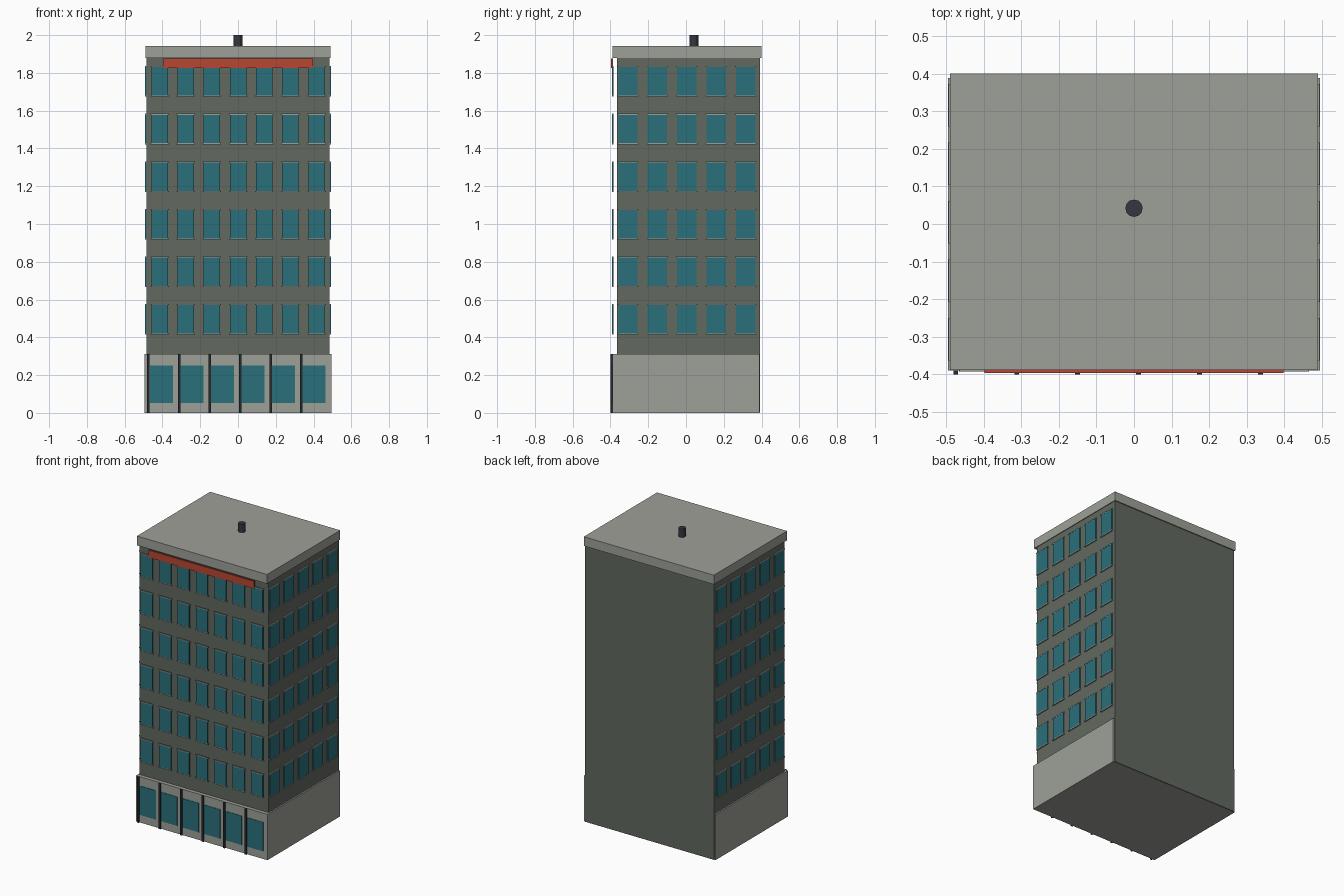
import bpy, math

if "Cube" in bpy.data.objects:
    bpy.data.objects.remove(bpy.data.objects["Cube"])


def material(name, rgb):
    def lin(v):
        v /= 255
        return v / 12.92 if v <= 0.04045 else ((v + 0.055) / 1.055) ** 2.4
    m = bpy.data.materials.new(name)
    m.diffuse_color = (*[lin(c) for c in rgb], 1)
    m.use_nodes = True
    m.node_tree.nodes["Principled BSDF"].inputs["Base Color"].default_value = m.diffuse_color
    return m


WALL = material("grey green wall", (98, 104, 96))
STONE = material("light stone", (158, 160, 152))
GLASS = material("teal glass", (42, 112, 123))
RED = material("red sign", (184, 70, 50))
DARK = material("dark metal", (38, 41, 45))
VENT = material("slate vent", (54, 55, 64))


def box(name, x, y, z, mat):
    """Box from (min, max) ranges on each axis."""
    corners = [(a, b, c) for a in x for b in y for c in z]
    faces = [(0, 1, 3, 2), (4, 6, 7, 5), (0, 4, 5, 1),
             (2, 3, 7, 6), (0, 2, 6, 4), (1, 5, 7, 3)]
    me = bpy.data.meshes.new(name)
    me.from_pydata(corners, [], faces)
    me.materials.append(mat)
    ob = bpy.data.objects.new(name, me)
    bpy.context.collection.objects.link(ob)
    return ob


def span(centre, size):
    return (centre - size / 2, centre + size / 2)


# Main masses
box("tower_body", (-0.485, 0.485), (-0.365, 0.393), (0.001, 1.941), WALL)
box("ground_floor", (-0.495, 0.495), (-0.39, 0.388), (0, 0.312), STONE)
box("roof_slab", (-0.49, 0.49), (-0.388, 0.40), (1.88, 1.943), STONE)

# Upper windows: glass plate with light head and sill strips
ROW_Z = [0.495 + 0.252 * i for i in range(6)]
for z in ROW_Z:
    for i in range(7):
        x = -0.415 + 0.1385 * i
        box("front_window", span(x, 0.088), (-0.391, -0.384), span(z, 0.15), GLASS)
        for s in (-1, 1):
            box("front_window_trim", span(x, 0.098), (-0.392, -0.384),
                span(z + s * 0.078, 0.006), STONE)
    for side in (-1, 1):
        inner, outer = side * 0.484, side * 0.492
        for i in range(5):
            y = -0.307 + 0.1558 * i
            box("side_window", sorted((inner, outer)), span(y, 0.103), span(z, 0.15), GLASS)
            for s in (-1, 1):
                box("side_window_trim", sorted((inner, outer + side * 0.001)),
                    span(y, 0.113), span(z + s * 0.078, 0.006), STONE)

# Shop windows and posts
for i in range(6):
    box("shop_window", span(-0.405 + 0.1615 * i, 0.122), (-0.393, -0.388), (0.053, 0.25), GLASS)
    box("shop_post", span(-0.474 + 0.162 * i, 0.013), (-0.40, -0.388), (0, 0.312), DARK)

# Red sign band
box("sign_band", (-0.398, 0.398), (-0.396, -0.386), (1.825, 1.875), RED)

# Roof vent
bpy.ops.mesh.primitive_cylinder_add(vertices=12, radius=0.023, depth=0.07,
                                    location=(0, 0.042, 1.965))
vent = bpy.context.object
vent.name = "roof_vent"
vent.data.materials.append(VENT)
